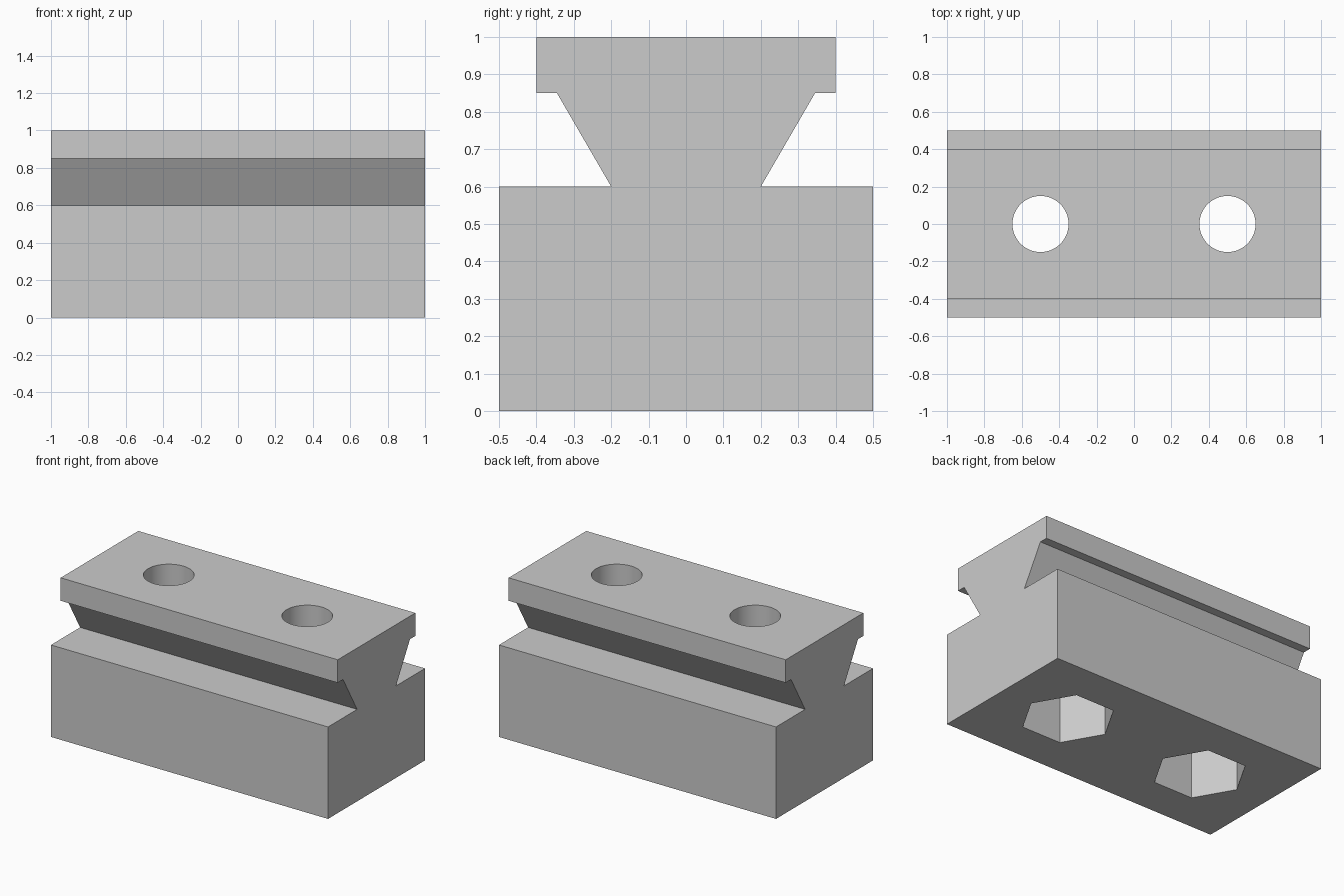
import bpy
import bmesh
from math import radians

cube = bpy.data.objects.get("Cube")
if cube:
    bpy.data.objects.remove(cube, do_unlink=True)

grey = bpy.data.materials.new("light_grey")
grey.use_nodes = True
colour = (0.6, 0.6, 0.6, 1)
grey.diffuse_color = colour
grey.node_tree.nodes["Principled BSDF"].inputs["Base Color"].default_value = colour

LENGTH = 2.0
HOLE_X = 0.5          # bolt holes sit at plus and minus this
POCKET_DEPTH = 0.4


def make_prism(name, points, direction):
    """Extrude a closed outline along a direction."""
    bm = bmesh.new()
    face = bm.faces.new([bm.verts.new(p) for p in points])
    extruded = bmesh.ops.extrude_face_region(bm, geom=[face])["geom"]
    moved = [g for g in extruded if isinstance(g, bmesh.types.BMVert)]
    bmesh.ops.translate(bm, verts=moved, vec=direction)
    bmesh.ops.recalc_face_normals(bm, faces=bm.faces)
    mesh = bpy.data.meshes.new(name)
    bm.to_mesh(mesh)
    bm.free()
    mesh.materials.append(grey)
    obj = bpy.data.objects.new(name, mesh)
    bpy.context.collection.objects.link(obj)
    return obj


def make_cutter(name, sides, radius, x, bottom, top):
    bpy.ops.mesh.primitive_cylinder_add(
        vertices=sides, radius=radius, depth=top - bottom,
        location=(x, 0, (top + bottom) / 2))
    obj = bpy.context.object
    obj.name = name
    obj.data.materials.append(grey)
    obj.hide_render = True
    return obj


# Block with dovetail rail: half profile (y, z), mirrored
half = [(0.5, 0), (0.5, 0.6), (0.2, 0.6), (0.345, 0.85), (0.4, 0.85), (0.4, 1)]
profile = half + [(-y, z) for y, z in reversed(half)]
rail = make_prism("dovetail_rail_block",
                  [(-LENGTH / 2, y, z) for y, z in profile], (LENGTH, 0, 0))

# Round bolt holes from the top and hexagonal pockets from below
cutters = []
for side, x in (("left", HOLE_X), ("right", -HOLE_X)):
    cutters.append(make_cutter(side + "_bolt_hole", 64, 0.15, x, -0.1, 1.1))
    pocket = make_cutter(side + "_hex_pocket", 6, 0.28, x, -0.1, POCKET_DEPTH)
    pocket.rotation_euler.z = radians(30)   # corners point along the length
    cutters.append(pocket)

bpy.ops.object.select_all(action="DESELECT")
rail.select_set(True)
bpy.context.view_layer.objects.active = rail
for cutter in cutters:
    cut = rail.modifiers.new(cutter.name, "BOOLEAN")
    cut.operation = "DIFFERENCE"
    cut.solver = "EXACT"
    cut.object = cutter
    bpy.ops.object.modifier_apply(modifier=cut.name)
for cutter in cutters:
    bpy.data.objects.remove(cutter, do_unlink=True)

# Round walls shade smoothly, all other edges stay sharp
bpy.ops.object.shade_smooth_by_angle(angle=radians(20))
